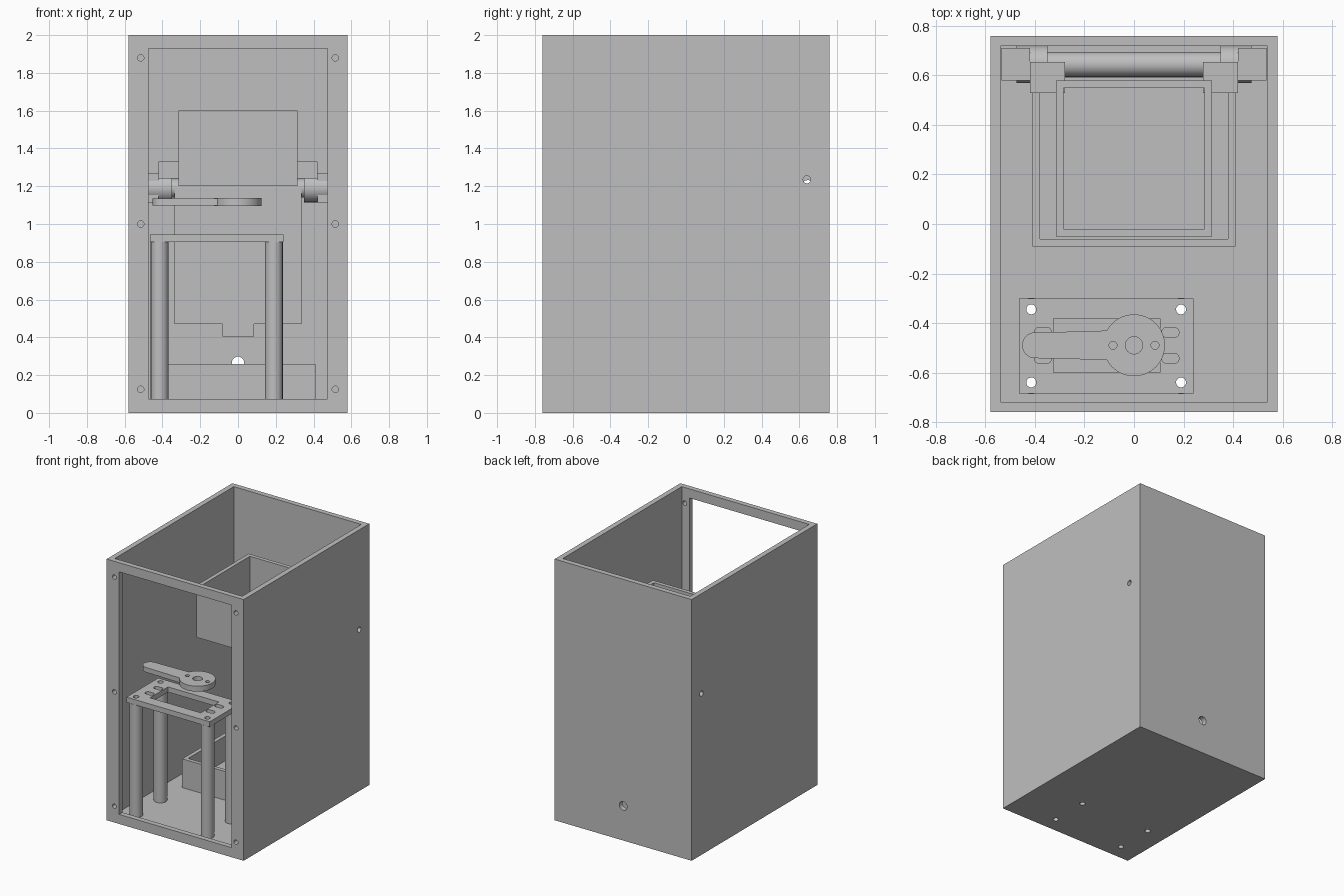
import bpy
from math import pi, cos, sin, radians
from mathutils import Vector

cube = bpy.data.objects.get("Cube")
if cube:
    bpy.data.objects.remove(cube, do_unlink=True)

GREY = (0.52, 0.52, 0.52, 1.0)
grey = bpy.data.materials.new("plain_grey")
grey.use_nodes = True
grey.diffuse_color = GREY
grey.node_tree.nodes["Principled BSDF"].inputs["Base Color"].default_value = GREY


def finish(ob, name):
    ob.name = name
    ob.data.materials.clear()
    ob.data.materials.append(grey)
    return ob


def box(name, x0, x1, y0, y1, z0, z1):
    bpy.ops.mesh.primitive_cube_add(size=1, location=((x0 + x1) / 2, (y0 + y1) / 2, (z0 + z1) / 2))
    ob = bpy.context.object
    ob.scale = (x1 - x0, y1 - y0, z1 - z0)
    bpy.ops.object.transform_apply(location=True, rotation=True, scale=True)
    return finish(ob, name)


def rod(name, start, end, r, sides=40):
    a, b = Vector(start), Vector(end)
    bpy.ops.mesh.primitive_cylinder_add(vertices=sides, radius=r, depth=(b - a).length, location=(a + b) / 2)
    ob = bpy.context.object
    ob.rotation_euler = (b - a).to_track_quat('Z', 'Y').to_euler()
    bpy.ops.object.transform_apply(location=True, rotation=True, scale=True)
    return finish(ob, name)


def prism(name, outline, z0, z1):
    n = len(outline)
    verts = [(x, y, z) for z in (z0, z1) for x, y in outline]
    faces = [list(range(n))[::-1], list(range(n, 2 * n))]
    faces += [(i, (i + 1) % n, n + (i + 1) % n, n + i) for i in range(n)]
    me = bpy.data.meshes.new(name)
    me.from_pydata(verts, [], faces)
    ob = bpy.data.objects.new(name, me)
    bpy.context.collection.objects.link(ob)
    return finish(ob, name)


def combine(ob, tools, operation='DIFFERENCE'):
    bpy.ops.object.select_all(action='DESELECT')
    bpy.context.view_layer.objects.active = ob
    ob.select_set(True)
    for tool in tools:
        mod = ob.modifiers.new("cut", 'BOOLEAN')
        mod.operation, mod.solver, mod.object = operation, 'EXACT', tool
        bpy.ops.object.modifier_apply(modifier=mod.name)
        bpy.data.objects.remove(tool, do_unlink=True)
    return ob


def smooth(ob):
    bpy.ops.object.select_all(action='DESELECT')
    bpy.context.view_layer.objects.active = ob
    ob.select_set(True)
    bpy.ops.object.shade_smooth_by_angle(angle=radians(30))


COLUMNS = [(x, y) for x in (-0.415, 0.19) for y in (-0.64, -0.345)]
AXLE_Y, AXLE_Z, BORE = 0.645, 1.19, 0.042

# Open-topped housing with a framed front opening
housing = box("housing", -0.58, 0.58, -0.76, 0.76, 0, 2)
cuts = [box("cavity", -0.54, 0.54, -0.72, 0.72, 0.04, 2.1),
        box("front_opening", -0.475, 0.475, -0.8, -0.7, 0.073, 1.93)]
cuts += [rod("screw_hole", (x, -0.8, z), (x, -0.7, z), 0.017, 24)
         for x in (-0.515, 0.515) for z in (0.125, 1.0, 1.88)]
cuts += [rod("side_hole", (s * 0.5, 0.64, 1.235), (s * 0.6, 0.64, 1.235), 0.02, 24) for s in (-1, 1)]
cuts += [rod("cable_hole", (0, 0.7, 0.265), (0, 0.8, 0.265), 0.033, 32)]
cuts += [rod("floor_hole", (x, y, -0.1), (x, y, 0.1), 0.02, 24) for x, y in COLUMNS]
smooth(combine(housing, cuts))

# Hollow columns that carry the motor plate
for x, y in COLUMNS:
    column = rod("column", (x, y, 0.04), (x, y, 0.905), 0.047)
    smooth(combine(column, [rod("bore", (x, y, 0), (x, y, 1), 0.02, 24)]))

# Motor plate with window, corner holes and slots
plate = box("motor_plate", -0.465, 0.24, -0.685, -0.3, 0.905, 0.945)
cuts = [box("window", -0.325, 0.105, -0.6, -0.382, 0.8, 1)]
cuts += [rod("corner_hole", (x, y, 0.8), (x, y, 1), 0.02, 24) for x, y in COLUMNS]
for cx in (-0.368, 0.147):
    for cy in (-0.543, -0.438):
        outline = []
        for i in range(24):
            a = -pi / 2 + pi * (i % 12) / 11 + (pi if i >= 12 else 0)
            side = 0.015 if i < 12 else -0.015
            outline.append((cx + side + 0.02 * cos(a), cy + 0.02 * sin(a)))
        cuts.append(prism("slot", outline, 0.8, 1))
smooth(combine(plate, cuts))

# Motor horn: disc with a rounded arm
HY = -0.49
tip = [(-0.4 + 0.052 * cos(pi / 2 + pi * i / 16), HY + 0.052 * sin(pi / 2 + pi * i / 16)) for i in range(17)]
arm = prism("horn_arm", tip + [(-0.3, HY - 0.054), (-0.09, HY - 0.06),
                               (-0.09, HY + 0.06), (-0.3, HY + 0.054)], 1.098, 1.135)
horn = rod("motor_horn", (0, HY, 1.095), (0, HY, 1.137), 0.125, 48)
combine(horn, [arm], 'UNION')
smooth(combine(horn, [rod("horn_hole", (x, HY, 1), (x, HY, 1.2), r, 24)
                      for x, r in ((-0.085, 0.016), (0, 0.035), (0.085, 0.016))]))

# Lower tray
tray = box("tray", -0.41, 0.41, -0.09, 0.62, 0.04, 0.26)
combine(tray, [box("tray_hollow", -0.38, 0.38, -0.06, 0.59, 0.07, 0.4)])

# Upper hopper and its mounting lugs
hopper = box("hopper", -0.315, 0.315, -0.05, 0.58, 1.2, 1.6)
combine(hopper, [box("hopper_hollow", -0.285, 0.285, -0.02, 0.55, 1.23, 1.7)])
for s in (-1, 1):
    lo, hi = sorted((s * 0.278, s * 0.42))
    box("hopper_lug", lo, hi, 0.53, 0.655, 1.24, 1.33)


# Hollow roller, its end collars and bearing blocks
def bored(ob):
    cutter = rod("bore", (-0.6, AXLE_Y, AXLE_Z), (0.6, AXLE_Y, AXLE_Z), BORE)
    smooth(combine(ob, [cutter]))


bored(rod("roller", (-0.35, AXLE_Y, AXLE_Z), (0.35, AXLE_Y, AXLE_Z), 0.05, 48))
for s in (-1, 1):
    bored(rod("roller_collar", (s * 0.35, AXLE_Y, AXLE_Z), (s * 0.475, AXLE_Y, AXLE_Z), 0.075, 48))
    lo, hi = sorted((s * 0.42, s * 0.535))
    bored(box("bearing_block", lo, hi, 0.58, 0.71, 1.115, 1.27))

# Hanging sheet with a pull tab
prism("hanging_sheet", [(-0.335, 0.594), (0.335, 0.594), (0.335, 0.602), (-0.335, 0.602)], 0.47, 1.19)
box("sheet_tab", -0.082, 0.085, 0.594, 0.602, 0.405, 0.47)
